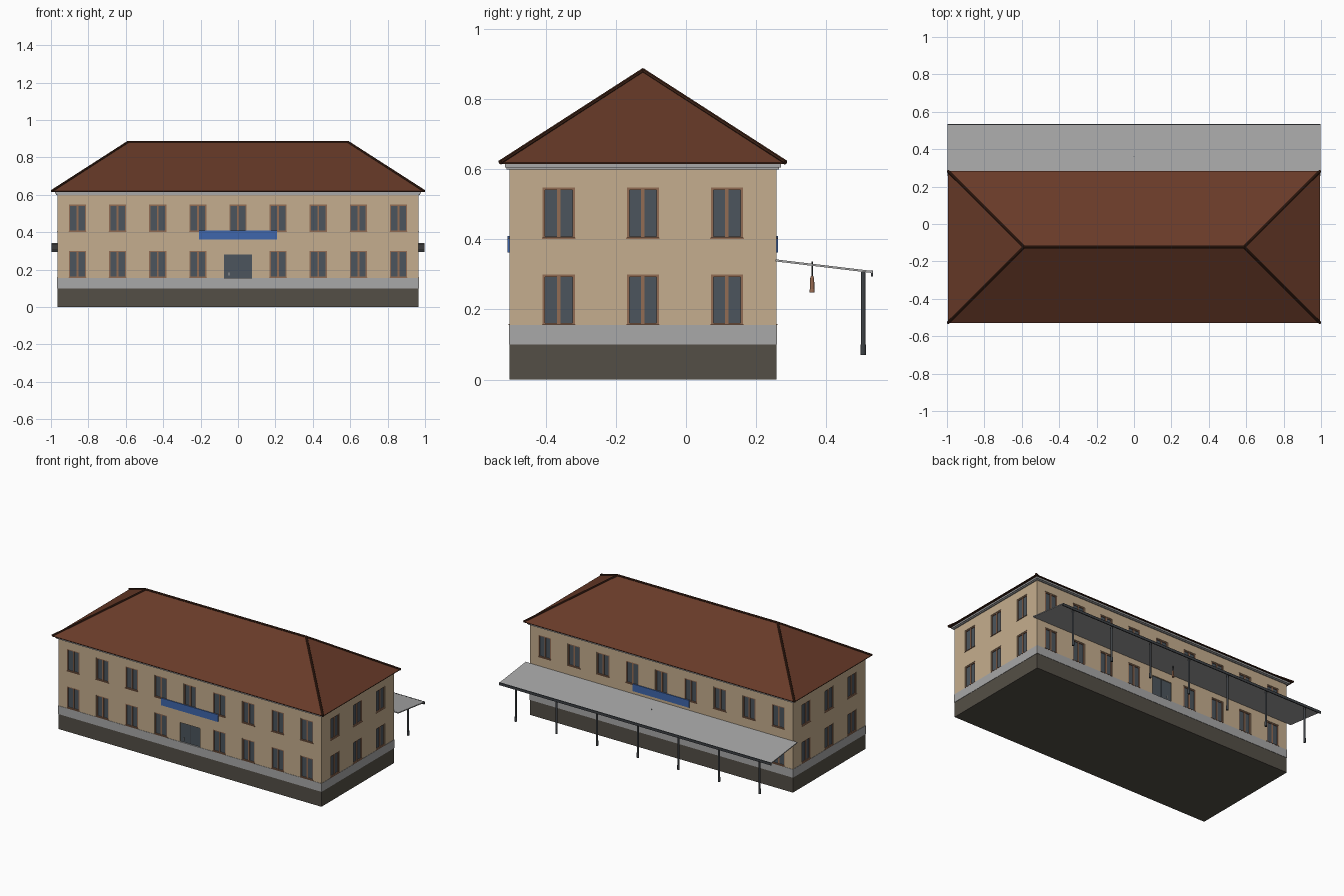
import bpy, bmesh, math
from mathutils import Vector, Matrix

if "Cube" in bpy.data.objects:
    bpy.data.objects.remove(bpy.data.objects["Cube"])

def mat(name, r, g, b):
    lin = lambda c: ((c / 255 + 0.055) / 1.055) ** 2.4 if c > 10 else c / 255 / 12.92
    m = bpy.data.materials.new(name)
    m.diffuse_color = (lin(r), lin(g), lin(b), 1)
    m.use_nodes = True
    m.node_tree.nodes["Principled BSDF"].inputs["Base Color"].default_value = m.diffuse_color
    return m

WALL = mat("tan plaster", 197, 174, 142)
BASE = mat("dark stone", 84, 79, 70)
GREY = mat("light grey", 168, 168, 168)
ROOF = mat("brown tiles", 104, 58, 40)
TRIM = mat("dark brown trim", 62, 34, 22)
GLASS = mat("slate glass", 76, 85, 93)
FRAME = mat("brown wood", 146, 108, 84)
SIGN = mat("blue panel", 62, 102, 172)
IRON = mat("dark iron", 62, 66, 70)
COPPER = mat("copper", 150, 105, 80)

CY, HX, HY = -0.123, 0.966, 0.381   # building centre in y, half sizes

def finish(name, bm, m):
    bmesh.ops.recalc_face_normals(bm, faces=bm.faces)
    me = bpy.data.meshes.new(name)
    bm.to_mesh(me)
    bm.free()
    me.materials.append(m)
    ob = bpy.data.objects.new(name, me)
    bpy.context.collection.objects.link(ob)
    return ob

def boxes(name, m, items):
    """One object from (min corner, max corner) pairs."""
    bm = bmesh.new()
    for a, b in items:
        a, b = Vector(a), Vector(b)
        s = [abs(v) for v in b - a]
        bmesh.ops.create_cube(bm, size=1, matrix=Matrix.Translation((a + b) / 2) @ Matrix.Diagonal((*s, 1)))
    return finish(name, bm, m)

def ring_box(name, m, out, z0, z1):
    return boxes(name, m, [((-HX - out, CY - HY - out, z0), (HX + out, CY + HY + out, z1))])

def on_side(side, u0, u1, d0, d1, z0, z1):
    """Box on a facade: u along the wall, d outwards from the wall."""
    if side in ("front", "back"):
        s = -1 if side == "front" else 1
        return ((u0, CY + s * (HY + d0), z0), (u1, CY + s * (HY + d1), z1))
    s = -1 if side == "left" else 1
    return ((s * (HX + d0), CY + u0, z0), (s * (HX + d1), CY + u1, z1))

def rods(name, m, segs, radius, sides):
    bm = bmesh.new()
    for a, b in segs:
        a, b = Vector(a), Vector(b)
        rot = (b - a).to_track_quat('Z', 'Y').to_matrix().to_4x4()
        bmesh.ops.create_cone(bm, cap_ends=True, segments=sides, radius1=radius, radius2=radius,
                              depth=(b - a).length, matrix=Matrix.Translation((a + b) / 2) @ rot)
    return finish(name, bm, m)

# Main body layers
ring_box("foundation", BASE, 0.0, 0.0, 0.10)
ring_box("plinth", GREY, 0.002, 0.10, 0.155)
walls = ring_box("walls", WALL, 0.0, 0.155, 0.602)
ring_box("cornice_lower", GREY, 0.008, 0.60, 0.608)
ring_box("cornice_upper", GREY, 0.013, 0.606, 0.618)

# Windows and doors
holes, frames, panes, sills, doors, handles, door_gaps = [], [], [], [], [], [], []
W, T = 0.046, 0.007
for side in ("front", "back", "left", "right"):
    long_side = side in ("front", "back")
    us = [i * 0.2145 for i in range(-4, 5)] if long_side else [-0.24, 0, 0.24]
    for z0, z1 in ((0.157, 0.30), (0.403, 0.548)):
        for u in us:
            if long_side and u == 0 and z0 < 0.2:
                continue
            def add(lst, a, b, d0, d1, lo, hi):
                lst.append(on_side(side, u + a, u + b, d0, d1, lo, hi))
            add(holes, -W, W, -0.012, 0.02, z0, z1)
            add(panes, -W, W, -0.014, -0.008, z0, z1)
            add(frames, -W, -W + T, -0.013, -0.003, z0, z1)
            add(frames, W - T, W, -0.013, -0.003, z0, z1)
            add(frames, -0.005, 0.005, -0.013, -0.004, z0, z1)
            add(frames, -W, W, -0.013, -0.003, z0, z0 + 0.005)
            add(frames, -W, W, -0.013, -0.003, z1 - T, z1)
            add(sills, -W - 0.002, W + 0.002, -0.012, 0.003, z0 - 0.002, z0 + 0.002)
    if long_side:
        holes.append(on_side(side, -0.074, 0.074, -0.012, 0.02, 0.15, 0.282))
        for s in (-1, 1):
            doors.append(on_side(side, s * 0.001, s * 0.074, -0.014, -0.007, 0.155, 0.282))
        door_gaps.append(on_side(side, -0.001, 0.001, -0.014, -0.009, 0.155, 0.282))
        handles.append(on_side(side, -0.050, -0.046, -0.008, -0.002, 0.168, 0.186))

# Cut the openings into the walls
cutter = boxes("opening_cutter", WALL, holes)
cutter.hide_render = True
mod = walls.modifiers.new("openings", 'BOOLEAN')
mod.operation, mod.solver, mod.object = 'DIFFERENCE', 'EXACT', cutter
bpy.context.view_layer.update()
cut = bpy.data.meshes.new_from_object(walls.evaluated_get(bpy.context.evaluated_depsgraph_get()))
walls.modifiers.clear()
walls.data = cut
bpy.data.objects.remove(cutter)

boxes("window_panes", GLASS, panes)
boxes("window_frames", FRAME, frames)
boxes("window_sills", FRAME, sills)
boxes("doors", GLASS, doors)
boxes("door_gaps", IRON, door_gaps)
boxes("door_handles", GREY, handles)
boxes("blue_panels", SIGN, [on_side(s, -0.208, 0.208, -0.001, 0.005, 0.362, 0.41) for s in ("front", "back")])

# Hipped roof
EX, EY, RX, ZE, ZR = 0.995, 0.406, 0.588, 0.62, 0.883
boxes("eave_board", TRIM, [((-EX, CY - EY, 0.616), (EX, CY + EY, ZE))])
bm = bmesh.new()
c = [bm.verts.new((x * EX, CY + y * EY, ZE)) for x, y in ((-1, -1), (1, -1), (1, 1), (-1, 1))]
r = [bm.verts.new((x * RX, CY, ZR)) for x in (-1, 1)]
for f in ((c[0], c[1], r[1], r[0]), (c[2], c[3], r[0], r[1]), (c[1], c[2], r[1]), (c[3], c[0], r[0]), c[::-1]):
    bm.faces.new(f)
finish("roof", bm, ROOF)

# Ridge and hip caps
caps = [((-RX, CY, ZR - 0.001), (RX, CY, ZR - 0.001))]
for sx in (-1, 1):
    for sy in (-1, 1):
        caps.append(((sx * RX, CY, ZR - 0.001), (sx * 0.996, CY + sy * 0.407, ZE)))
rods("ridge_caps", TRIM, caps, 0.007, 8)

# Platform canopy
bm = bmesh.new()
prof = ((0.256, 0.343), (0.532, 0.310), (0.532, 0.304), (0.256, 0.337))
f = bm.faces.new([bm.verts.new((-0.998, y, z)) for y, z in prof])
ext = bmesh.ops.extrude_face_region(bm, geom=[f])
bmesh.ops.translate(bm, vec=(1.996, 0, 0), verts=[v for v in ext["geom"] if isinstance(v, bmesh.types.BMVert)])
finish("canopy", bm, GREY)
boxes("canopy_fascia", IRON, [((-0.998, 0.528, 0.294), (0.998, 0.534, 0.311))])

# Canopy posts with feet
px = [i * 0.2985 for i in range(-3, 4)]
rods("canopy_posts", IRON, [((x, 0.506, 0.07), (x, 0.506, 0.307)) for x in px], 0.006, 12)
rods("post_feet", IRON, [((x, 0.506, 0.07), (x, 0.506, 0.10)) for x in px], 0.0075, 12)

# Hanging bell
rods("bell_rod", IRON, [((0, 0.36, 0.29), (0, 0.36, 0.337))], 0.002, 8)
bm = bmesh.new()
prev = None
for rad, z in ((0.0075, 0.249), (0.0075, 0.254), (0.0065, 0.258), (0.006, 0.288), (0.003, 0.296)):
    ring = [bm.verts.new((rad * math.cos(a), 0.36 + rad * math.sin(a), z))
            for a in (k * math.tau / 16 for k in range(16))]
    if prev:
        for k in range(16):
            bm.faces.new((prev[k], prev[(k + 1) % 16], ring[(k + 1) % 16], ring[k]))
    else:
        bm.faces.new(ring)
    prev = ring
bm.faces.new(prev)
finish("bell", bm, COPPER)
